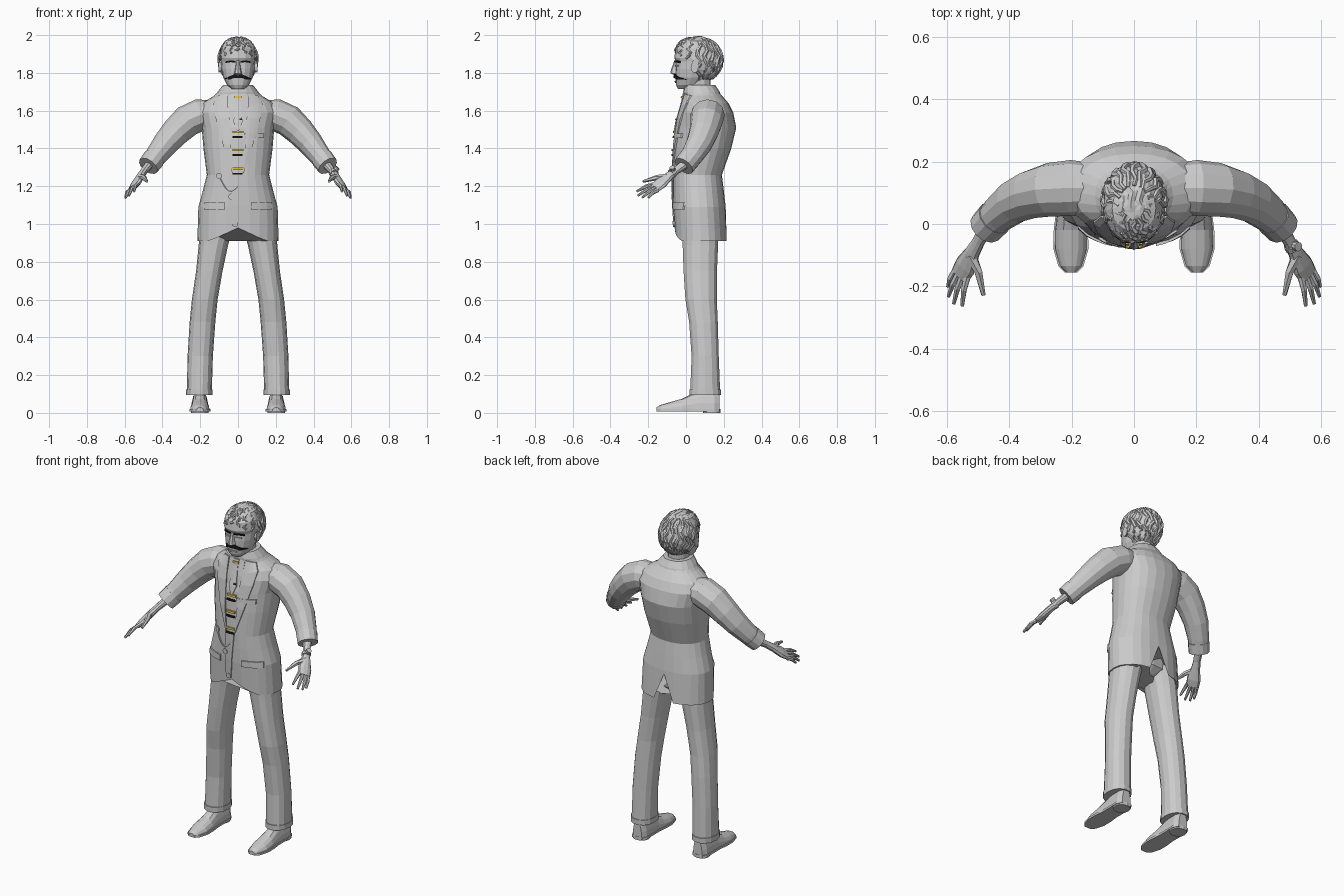
import bpy, bmesh, math, random
from mathutils import Vector
from mathutils.bvhtree import BVHTree

random.seed(4)
cube = bpy.data.objects.get("Cube")
if cube:
    bpy.data.objects.remove(cube)


def material(name, r, g, b):
    m = bpy.data.materials.new(name)
    m.use_nodes = True
    m.diffuse_color = (r, g, b, 1)
    shader = next(n for n in m.node_tree.nodes if n.type == 'BSDF_PRINCIPLED')
    shader.inputs["Base Color"].default_value = (r, g, b, 1)
    return m


GREY = material("plain grey", .6, .6, .6)
BLACK = material("black", .01, .01, .01)
GOLD = material("gold", .75, .5, .06)


def finish(name, bm, mat):
    bmesh.ops.recalc_face_normals(bm, faces=bm.faces)
    tree = BVHTree.FromBMesh(bm)
    mesh = bpy.data.meshes.new(name)
    bm.to_mesh(mesh)
    bm.free()
    mesh.materials.append(mat)
    bpy.context.collection.objects.link(bpy.data.objects.new(name, mesh))
    return tree


def skin(name, rings, mat=GREY):
    """Join equal rings of points into a capped surface."""
    bm = bmesh.new()
    rows = [[bm.verts.new(p) for p in ring] for ring in rings]
    for low, high in zip(rows, rows[1:]):
        for i in range(len(low)):
            bm.faces.new((low[i - 1], low[i], high[i], high[i - 1]))
    bm.faces.new(rows[0])
    bm.faces.new(rows[-1])
    return finish(name, bm, mat)


def power(v, e):
    return math.copysign(abs(v) ** e, v)


def oval(z, cx, w, front, back, n=16, e=.9):
    """Level ring, given its half width and its front and back limits."""
    angles = [math.tau * i / n for i in range(n)]
    return [Vector((cx + w * power(math.cos(a), e),
                    (front + back) / 2 + (back - front) / 2 * power(math.sin(a), e), z))
            for a in angles]


def tube(name, path, mat=GREY, hint=(0, 1, 0), n=10):
    """Skin along a path of (x, y, z, radius along hint, other radius)."""
    pts = [Vector(p[:3]) for p in path]
    rings = []
    for i, p in enumerate(path):
        t = (pts[min(i + 1, len(pts) - 1)] - pts[max(i - 1, 0)]).normalized()
        u = Vector(hint)
        u = (u - t * u.dot(t)).normalized()
        v = t.cross(u)
        rings.append([pts[i] + u * p[3] * math.cos(math.tau * k / n)
                      + v * p[4] * math.sin(math.tau * k / n) for k in range(n)])
    return skin(name, rings, mat)


def patch(name, tree, pairs, mat=GREY, lift=.006, cols=4):
    """Thin plate laid on the front of a surface between two edges."""
    rings = []
    for (xa, za), (xb, zb) in pairs:
        row = []
        for k in range(cols + 1):
            f = k / cols
            x, z = xa + (xb - xa) * f, za + (zb - za) * f
            hit = tree.ray_cast(Vector((x, -1, z)), Vector((0, 1, 0)))[0]
            row.append(Vector((x, hit.y if hit else 0, z)))
        rings.append([p - Vector((0, lift, 0)) for p in row]
                     + [p + Vector((0, .003, 0)) for p in reversed(row)])
    skin(name, rings, mat)


def bar(name, tree, x, z, w, h, mat=GREY, lift=.006):
    patch(name, tree, [((x - w, z - h), (x + w, z - h)), ((x - w, z + h), (x + w, z + h))],
          mat, lift)


def disc(name, tree, x, z, r, mat=GREY):
    rows = [(r * math.sin(a), r * math.cos(a)) for a in (.3, .9, 1.57, 2.2, 2.8)]
    patch(name, tree, [((x - w, z + h), (x + w, z + h)) for w, h in rows], mat, .009)


# Jacket, with a cutaway front and a vent at the back
jacket_rings = [oval(z, 0, w, f, b, 24) for z, w, f, b in (
    (.91, .215, -.06, .22), (1.09, .21, -.068, .21), (1.18, .185, -.07, .2),
    (1.26, .165, -.07, .19), (1.4, .183, -.065, .24), (1.51, .192, -.055, .266),
    (1.59, .215, -.035, .25), (1.64, .19, -.018, .225), (1.68, .125, -.01, .19),
    (1.72, .085, -.005, .155))]
for p in jacket_rings[0]:
    if p.y < .05:
        p.z += .07 * max(0, 1 - abs(p.x) / .15)
    elif abs(p.x) < .01:
        p.z, p.y = 1.07, p.y - .01
jacket = skin("jacket", jacket_rings)
skin("hips", [oval(z, 0, w, f, b) for z, w, f, b in (
    (.93, .05, .01, .13), (.97, .15, -.02, .17), (1.12, .17, -.04, .18))])
skin("jacket_collar", [oval(z, 0, w, f, b) for z, w, f, b in (
    (1.675, .125, -.012, .187), (1.7, .108, -.015, .178), (1.735, .08, -.01, .155))])
skin("neck", [oval(z, 0, w, f, b, 12) for z, w, f, b in (
    (1.66, .06, 0, .13), (1.78, .058, -.01, .13))])

# Shirt front, tie and fastenings
patch("shirt_front", jacket, [((-w, z), (w, z)) for w, z in (
    (.05, 1.7), (.05, 1.6), (.04, 1.45), (.03, 1.27))], GREY, .003)
patch("tie", jacket, [((-w, z), (w, z)) for w, z in (
    (.018, 1.69), (.014, 1.65), (.024, 1.54), (.004, 1.49))], GREY, .009)
bar("collar_stud", jacket, 0, 1.672, .018, .005, GOLD, .016)
bar("tie_pin", jacket, .015, 1.555, .007, .004, BLACK, .013)
for z in (1.487, 1.392, 1.293):
    bar("gold_fastening", jacket, 0, z, .028, .006, GOLD, .011)
    bar("black_fastening", jacket, -.002, z - .027, .027, .005, BLACK, .011)
for x, z in ((-.035, 1.145), (-.015, 1.0), (-.1, 1.255)):
    disc("jacket_button", jacket, x, z, .016)
chain = []
for k in range(7):
    f = k / 6
    x, z = -.1 + .1 * f, 1.25 - .05 * f - .05 * math.sin(math.pi * f)
    y = jacket.ray_cast(Vector((x, -1, z)), Vector((0, 1, 0)))[0].y
    chain.append((x, y - .004, z, .004, .004))
tube("watch_chain", chain, n=6)
bar("breast_pocket", jacket, .085, 1.468, .052, .012, GREY, .009)
patch("jacket_edge", jacket, [((-.035, z), (.008 * k, z)) for k, z in enumerate((1.0, 1.1, 1.18, 1.26))])

for s, side in ((1, "left"), (-1, "right")):
    # Lapels and hip pockets
    patch(side + "_lapel", jacket, [((s * a, z), (s * b, z + d)) for a, b, z, d in (
        (.055, .105, 1.69, -.01), (.052, .13, 1.62, .02), (.046, .118, 1.56, 0),
        (.04, .08, 1.42, 0), (.025, .03, 1.27, 0))], GREY, .009)
    bar(side + "_pocket_flap", jacket, s * .125, 1.095, .055, .018, GREY, .009)

    # Sleeve and turned cuff
    tube(side + "_sleeve", [(s * x, y, z, a, b) for x, y, z, a, b in (
        (.13, .115, 1.585, .08, .07), (.2, .115, 1.578, .09, .085),
        (.27, .11, 1.545, .086, .085), (.33, .095, 1.488, .078, .077),
        (.385, .07, 1.425, .07, .068), (.435, .03, 1.36, .06, .058),
        (.47, -.005, 1.315, .054, .05))], n=12)
    tube(side + "_cuff", [(s * x, y, z, r, r) for x, y, z, r in (
        (.445, .02, 1.347, .06), (.475, -.012, 1.307, .057))], n=12)

    # Hand
    across = Vector((s * .75, .2, -.6)).normalized()
    tube(side + "_palm", [(s * x, y, z, a, b) for x, y, z, a, b in (
        (.465, 0, 1.32, .026, .024), (.497, -.055, 1.28, .021, .019),
        (.517, -.09, 1.252, .026, .02), (.54, -.135, 1.215, .04, .019),
        (.558, -.165, 1.19, .036, .013))], hint=across)
    tips = ((.55, -.262, 1.172), (.577, -.255, 1.15), (.594, -.232, 1.14), (.596, -.2, 1.138))
    for k, (x, y, z) in enumerate(tips):
        root = Vector((s * .553, -.155, 1.195)) + across * (.018 * k - .028)
        tip = Vector((s * x, y, z))
        mid = root.lerp(tip, .5) + Vector((s * .004, 0, .008))
        tube(side + "_finger", [(*p, r, r) for p, r in ((root, .012), (mid, .01), (tip, .006))],
             hint=across, n=6)
    tube(side + "_thumb", [(s * x, y, z, r, r) for x, y, z, r in (
        (.522, -.1, 1.25, .018), (.498, -.155, 1.245, .014), (.482, -.228, 1.225, .007))], n=6)

    # Trouser leg with turn-up
    skin(side + "_trouser_leg", [oval(z, s * x, w, f, b, 14) for z, x, w, f, b in (
        (.1, .205, .066, .02, .183), (.3, .2, .067, .028, .175), (.48, .188, .068, .015, .17),
        (.6, .176, .068, -.005, .165), (.75, .152, .07, -.015, .166),
        (.89, .13, .078, -.02, .172), (1.0, .11, .09, -.025, .175))])
    skin(side + "_turn_up", [oval(z, s * .205, .069, .016, .187, 14) for z in (.095, .125)])

    # Shoe, sole and heel
    outline = [(-.155, .016, .03), (-.135, .036, .042), (-.08, .052, .058), (-.02, .051, .075),
               (.03, .045, .1), (.09, .045, .12), (.15, .046, .12), (.178, .03, .11)]
    skin(side + "_shoe", [[Vector((s * .202 + w * power(math.cos(a), .8), y,
                                   .012 + (h - .012) * math.sin(a)))
                           for a in (math.pi * k / 8 for k in range(9))] for y, w, h in outline])
    skin(side + "_sole", [[Vector((s * .202 + i * (w + .004), y, .008 + j))
                           for i, j in ((-1, 0), (1, 0), (1, .012), (-1, .012))]
                          for y, w, h in outline])
    skin(side + "_heel", [oval(z, s * .202, .047, .09, .182, 12) for z in (0, .02)])

# Wristwatch
tube("watch_strap", [(.502, -.065, 1.275, .025, .025), (.51, -.078, 1.265, .026, .025)])
tube("watch_face", [(.515, -.07, 1.285, .015, .015), (.527, -.073, 1.3, .015, .015)])

# Head
head = skin("head", [oval(z, 0, w, f, b) for z, w, f, b in (
    (1.715, .034, -.042, .04), (1.735, .058, -.052, .08), (1.775, .078, -.056, .11),
    (1.82, .088, -.056, .13), (1.86, .091, -.053, .14), (1.88, .094, -.062, .145),
    (1.93, .09, -.055, .14), (1.97, .07, -.02, .12), (1.985, .04, .02, .09))])
skin("nose", [oval(z, 0, w, f, -.03, 8) for z, w, f in (
    (1.79, .012, -.065), (1.798, .021, -.083), (1.815, .016, -.08), (1.865, .009, -.062))])
patch("lower_lip", head, [((-.028, 1.757), (.028, 1.757)), ((-.022, 1.747), (.022, 1.747))])
patch("moustache", head, [((x, z - h), (x, z + h)) for x, z, h in (
    (-.07, 1.767, .004), (-.045, 1.773, .009), (-.02, 1.783, .01), (0, 1.78, .006),
    (.02, 1.783, .01), (.045, 1.773, .009), (.07, 1.767, .004))], BLACK, .0095, 2)
for s, side in ((1, "left"), (-1, "right")):
    patch(side + "_eyebrow", head, [((s * x, z - .004), (s * x, z + .005)) for x, z in (
        (.012, 1.858), (.04, 1.861), (.066, 1.856))], BLACK, .009, 2)
    bar(side + "_eye", head, s * .036, 1.838, .016, .004)
    tube(side + "_ear", [(s * x, .045, 1.83, r, r * 1.5) for x, r in ((.08, .014), (.104, .02))])

# Hair mass, opened around the face
centre, size = Vector((0, .06, 1.868)), Vector((.099, .13, .124))
bm = bmesh.new()
bmesh.ops.create_icosphere(bm, subdivisions=4, radius=1)
for v in bm.verts:
    ripple = math.sin(22 * v.co.x + 3 * math.sin(5 * v.co.z)) * .02
    v.co = centre + v.co * size * (1.01 + ripple + random.uniform(-.02, .02))
face_area = [v for v in bm.verts if v.co.y < .025 and v.co.z < 1.915 + .15 * abs(v.co.x)
             or v.co.y < .07 and v.co.z < 1.79]
bmesh.ops.delete(bm, geom=face_area, context='VERTS')
finish("hair", bm, GREY)


def lock(name, turn, start, end, r):
    """Wavy strand over the hair, from one polar angle to another."""
    path = []
    for k in range(10):
        t = start + (end - start) * k / 9
        a = turn + .1 * math.sin(k * 1.9 + turn * 5)
        d = Vector((math.sin(t) * math.sin(a), math.sin(t) * math.cos(a), math.cos(t)))
        wide = r * (1 - .5 * abs(k / 4.5 - 1))
        path.append((*(centre + d * size), wide, wide))
    tube(name, path, hint=(.3, .4, .8), n=6)


for k in range(11):
    lock("back_lock", -1.5 + .3 * k, .5, 2.5, .013)
for k in range(7):
    lock("front_lock", math.pi - 1.2 + .4 * k, .35, 1.15 + .12 * abs(k - 3), .012)
